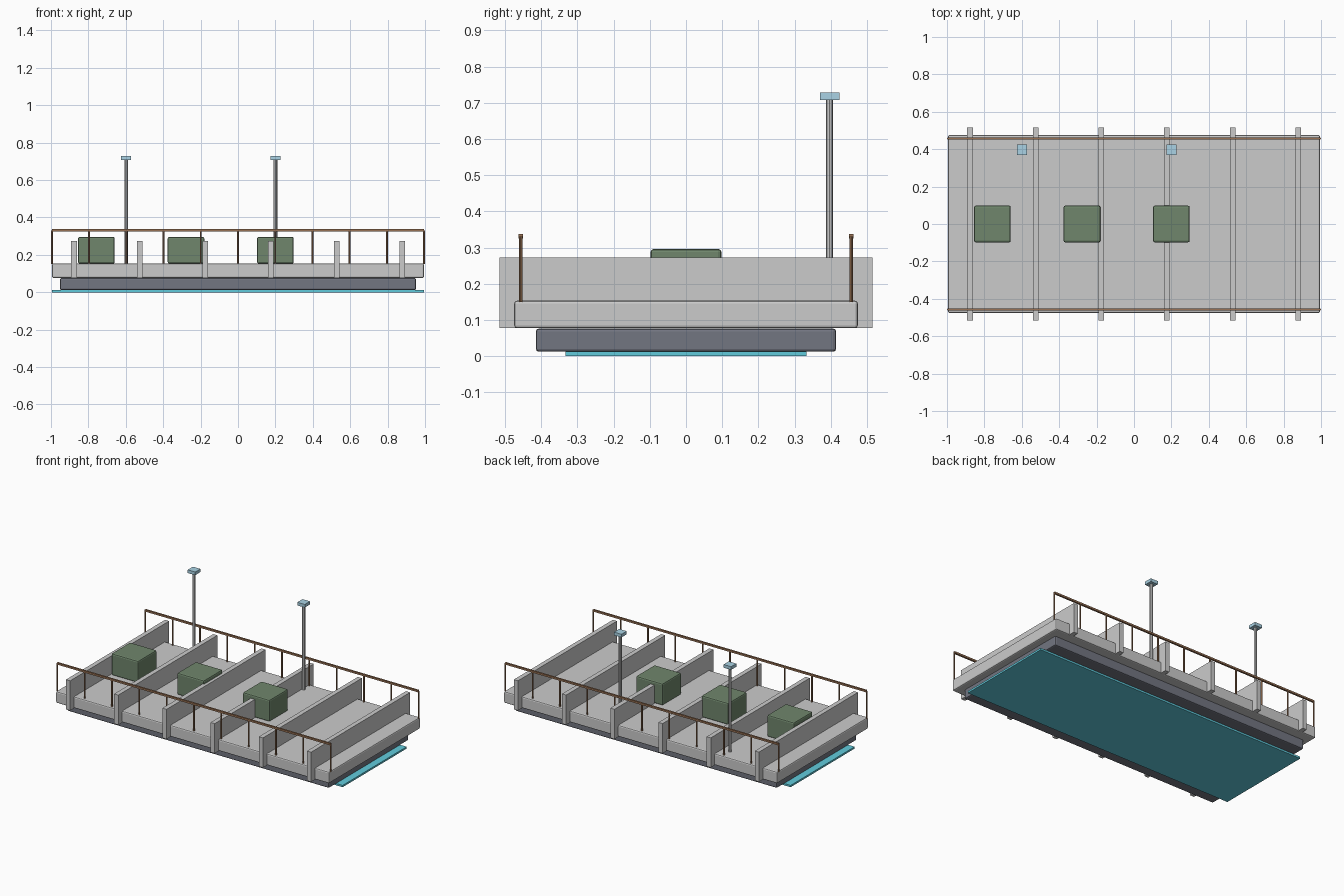
import bpy

if "Cube" in bpy.data.objects:
    bpy.data.objects.remove(bpy.data.objects["Cube"])

def mat(name, col):
    m = bpy.data.materials.new(name)
    m.diffuse_color = (*col, 1)
    m.use_nodes = True
    m.node_tree.nodes["Principled BSDF"].inputs["Base Color"].default_value = m.diffuse_color
    return m

HULL = mat("dark_slate", (0.17, 0.18, 0.22))
GLOW = mat("cyan", (0.12, 0.6, 0.72))
RUST = mat("rail_brown", (0.32, 0.17, 0.09))
GREEN = mat("crate_green", (0.16, 0.24, 0.15))
LAMP = mat("lamp_blue", (0.4, 0.65, 0.78))

def box(name, x, y, z, m=None, bevel=0):
    """Box from (min, max) pairs per axis."""
    bpy.ops.mesh.primitive_cube_add(size=1, location=[(a + b) / 2 for a, b in (x, y, z)])
    o = bpy.context.object
    o.name = name
    o.scale = [b - a for a, b in (x, y, z)]
    bpy.ops.object.transform_apply(location=False, rotation=False, scale=True)
    if m:
        o.data.materials.append(m)
    if bevel:
        b = o.modifiers.new("bevel", 'BEVEL')
        b.width, b.segments = bevel, 2
    return o

def pole(name, x, y, z0, z1, r, m=None):
    bpy.ops.mesh.primitive_cylinder_add(vertices=8, radius=r, depth=z1 - z0,
                                        location=(x, y, (z0 + z1) / 2))
    o = bpy.context.object
    o.name = name
    if m:
        o.data.materials.append(m)
    return o

# Stacked slabs: glowing strip, under-hull, deck
box("underside_panel", (-0.995, 0.995), (-0.333, 0.333), (0, 0.012), GLOW)
box("under_hull", (-0.952, 0.952), (-0.415, 0.415), (0.012, 0.076), HULL, 0.008)
box("deck", (-0.995, 0.995), (-0.475, 0.475), (0.077, 0.153), None, 0.008)

# Cross ribs
for i in range(6):
    x = -0.877 + 0.351 * i
    box(f"cross_rib_{i}", (x - 0.015, x + 0.015), (-0.515, 0.515), (0.077, 0.273))

# Side railings
for side, s in (("front", -1), ("back", 1)):
    y = 0.457 * s
    box(f"{side}_handrail", (-0.995, 0.995), (y - 0.006, y + 0.006), (0.325, 0.337), RUST)
    for i in range(11):
        pole(f"{side}_rail_post_{i}", -0.995 + 0.199 * i, y, 0.15, 0.331, 0.005, RUST)

# Cargo crates
for i, x in enumerate((-0.757, -0.278, 0.2)):
    box(f"crate_{i}", (x - 0.098, x + 0.098), (-0.098, 0.098), (0.153, 0.296), GREEN, 0.009)

# Lamp posts along the back edge
for i, x in enumerate((-0.598, 0.2)):
    pole(f"lamp_post_{i}", x, 0.397, 0.15, 0.712, 0.01)
    box(f"lamp_head_{i}", (x - 0.027, x + 0.027), (0.37, 0.424), (0.708, 0.729), LAMP)
